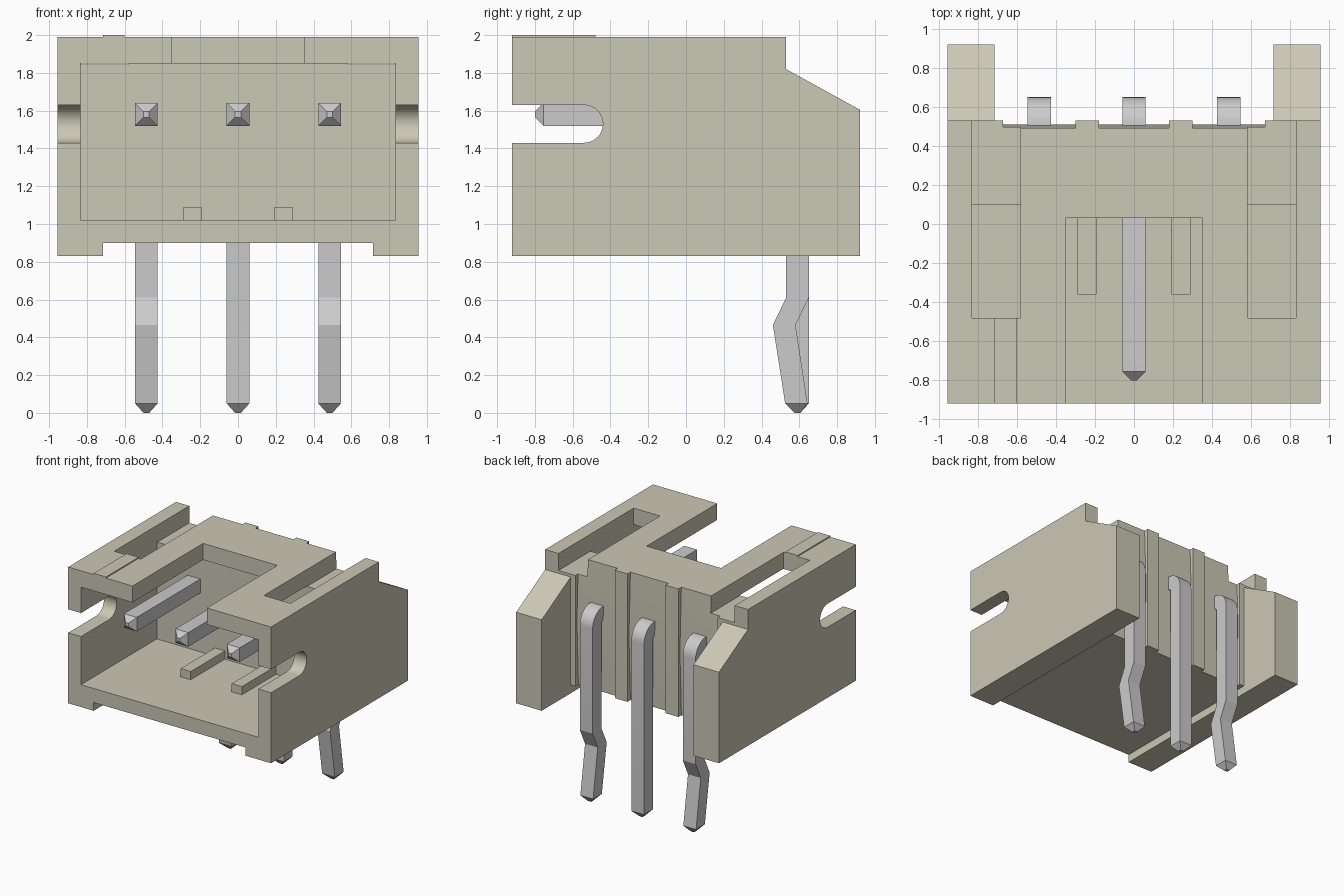
import bpy, bmesh, math

if "Cube" in bpy.data.objects:
    bpy.data.objects.remove(bpy.data.objects["Cube"])


def new_object(name, bm):
    bmesh.ops.recalc_face_normals(bm, faces=bm.faces)
    mesh = bpy.data.meshes.new(name)
    bm.to_mesh(mesh)
    bm.free()
    ob = bpy.data.objects.new(name, mesh)
    bpy.context.collection.objects.link(ob)
    return ob


def prism(name, x0, x1, profile):
    """Extrude a (y, z) profile from x0 to x1."""
    bm = bmesh.new()
    a = [bm.verts.new((x0, y, z)) for y, z in profile]
    b = [bm.verts.new((x1, y, z)) for y, z in profile]
    bm.faces.new(a)
    bm.faces.new(b)
    n = len(a)
    for i in range(n):
        j = (i + 1) % n
        bm.faces.new((a[i], a[j], b[j], b[i]))
    return new_object(name, bm)


def box(name, x0, x1, y0, y1, z0, z1):
    return prism(name, x0, x1, [(y0, z0), (y1, z0), (y1, z1), (y0, z1)])


def activate(ob):
    bpy.ops.object.select_all(action='DESELECT')
    ob.select_set(True)
    bpy.context.view_layer.objects.active = ob


def cut(target, cutter):
    cutter.hide_render = True
    mod = target.modifiers.new("cut", 'BOOLEAN')
    mod.operation = 'DIFFERENCE'
    mod.solver = 'EXACT'
    mod.object = cutter
    activate(target)
    bpy.ops.object.modifier_apply(modifier=mod.name)
    bpy.data.objects.remove(cutter, do_unlink=True)


plastic = bpy.data.materials.new("beige_plastic")
plastic.diffuse_color = (0.60, 0.58, 0.46, 1)
plastic.use_nodes = True
plastic.node_tree.nodes["Principled BSDF"].inputs["Base Color"].default_value = plastic.diffuse_color

# Housing: side silhouette with sloped rear wings
housing = prism("housing", -0.955, 0.955, [
    (-0.92, 0.83), (0.92, 0.83), (0.92, 1.605), (0.53, 1.82),
    (0.53, 1.99), (-0.92, 1.99)])

# Gap between wings, gap between feet, plug cavity, top opening
cut(housing, box("wing_gap", -0.715, 0.715, 0.53, 1.1, 0.7, 2.1))
cut(housing, box("foot_gap", -0.715, 0.715, -1.1, 1.1, 0.7, 0.90))
cut(housing, box("cavity", -0.835, 0.835, -1.1, 0.10, 1.02, 1.85))
cut(housing, box("top_opening", -0.35, 0.35, -1.1, 0.03, 1.5, 2.1))

# Long slots in the roof, open at the rear
for x0, x1 in ((-0.83, -0.58), (0.58, 0.83)):
    cut(housing, box("roof_slot", x0, x1, -0.48, 0.65, 1.845, 2.1))

# Rounded latch notch through both side walls
arc = [(-0.54 + 0.1 * math.cos(t), 1.53 + 0.1 * math.sin(t))
       for t in (math.radians(-90 + 11.25 * i) for i in range(17))]
cut(housing, prism("latch_notch", -1.1, 1.1, [(-1.1, 1.43)] + arc + [(-1.1, 1.63)]))

# Shallow tapered recesses behind the pins, leaving ribs between
for x0, x1 in ((-0.67, -0.30), (-0.18, 0.18), (0.30, 0.67)):
    cut(housing, prism("pin_recess", x0, x1, [
        (0.487, 2.1), (0.51, 1.45), (0.487, 0.8), (0.7, 0.8), (0.7, 2.1)]))

# Keys on the cavity floor and raised position mark on the roof
parts = [housing,
         box("roof_mark", -0.715, -0.60, -0.92, -0.48, 1.98, 2.0)]
for s in (-1, 1):
    x0, x1 = sorted((s * 0.193, s * 0.288))
    parts.append(box("floor_key", x0, x1, -0.36, 0.12, 1.0, 1.09))
for ob in parts:
    ob.data.materials.append(plastic)
activate(housing)
bpy.ops.object.shade_smooth_by_angle(angle=math.radians(20))


# Pins: square section swept as (inner point, outer point, half width)
def make_pin(name, x, kinked):
    st = [((-0.80, 1.565), (-0.80, 1.595), 0.015),
          ((-0.755, 1.52), (-0.755, 1.64), 0.06)]
    for i in range(9):
        t = math.radians(90 - 11.25 * i)
        c, s = math.cos(t), math.sin(t)
        st.append(((0.51 + 0.02 * c, 1.50 + 0.02 * s),
                   (0.51 + 0.14 * c, 1.50 + 0.14 * s), 0.06))
    if kinked:
        st += [((0.53, 0.61), (0.65, 0.61), 0.06),
               ((0.46, 0.465), (0.58, 0.465), 0.06),
               ((0.525, 0.05), (0.643, 0.05), 0.06)]
    else:
        st.append(((0.53, 0.05), (0.65, 0.05), 0.06))
    st.append(((0.575, 0.0), (0.605, 0.0), 0.015))
    bm = bmesh.new()
    rings = [[bm.verts.new(p) for p in (
        (x - w, *a), (x + w, *a), (x + w, *b), (x - w, *b))] for a, b, w in st]
    bm.faces.new(rings[0])
    bm.faces.new(rings[-1])
    for r, q in zip(rings, rings[1:]):
        for i in range(4):
            j = (i + 1) % 4
            bm.faces.new((r[i], r[j], q[j], q[i]))
    ob = new_object(name, bm)
    activate(ob)
    bpy.ops.object.shade_smooth_by_angle(angle=math.radians(12))


make_pin("left_pin", -0.485, True)
make_pin("middle_pin", 0.0, False)
make_pin("right_pin", 0.485, True)
